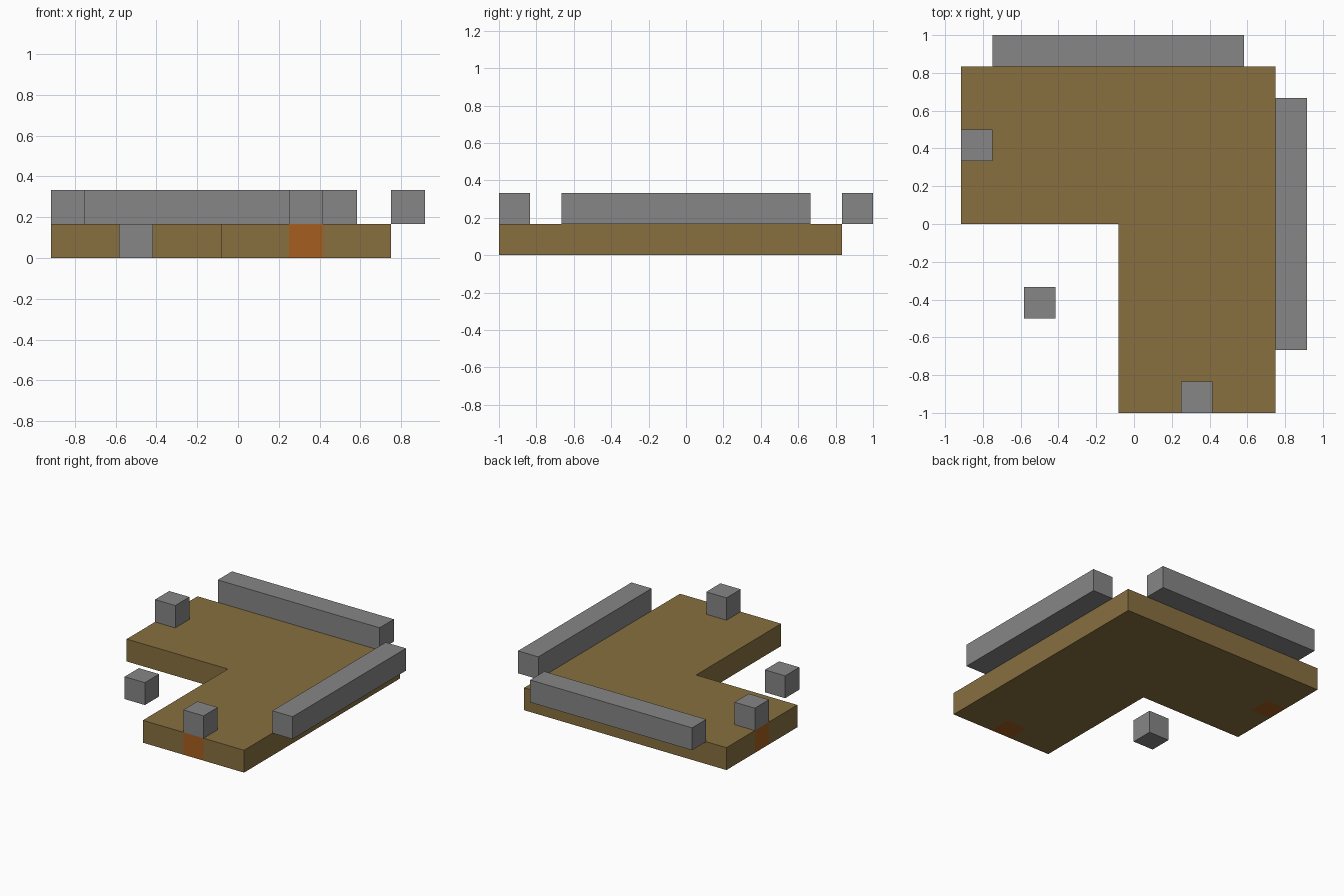
import bpy
import bmesh

U = 1 / 6  # one block of the modular grid

cube = bpy.data.objects.get("Cube")
if cube:
    bpy.data.objects.remove(cube, do_unlink=True)


def make_material(name, colour):
    mat = bpy.data.materials.new(name)
    mat.use_nodes = True
    mat.diffuse_color = (*colour, 1)
    mat.node_tree.nodes["Principled BSDF"].inputs["Base Color"].default_value = (*colour, 1)
    return mat


stone = make_material("grey stone", (0.24, 0.24, 0.24))
wood = make_material("brown wood", (0.242, 0.162, 0.051))
orange = make_material("burnt orange", (0.376, 0.112, 0.014))


def prism(name, outline, bottom, mat):
    """Extrude a flat outline, given in blocks, one block upwards."""
    bm = bmesh.new()
    base = bm.faces.new([bm.verts.new((x * U, y * U, bottom * U)) for x, y in outline])
    top = bmesh.ops.extrude_face_region(bm, geom=[base], use_keep_orig=True)["geom"]
    bmesh.ops.translate(bm, vec=(0, 0, U), verts=[v for v in top if isinstance(v, bmesh.types.BMVert)])
    bmesh.ops.recalc_face_normals(bm, faces=bm.faces[:])
    mesh = bpy.data.meshes.new(name)
    bm.to_mesh(mesh)
    bm.free()
    mesh.materials.append(mat)
    obj = bpy.data.objects.new(name, mesh)
    bpy.context.collection.objects.link(obj)
    return obj


def box(name, x, y, bottom, mat, width=1, depth=1):
    corners = [(x, y), (x + width, y), (x + width, y + depth), (x, y + depth)]
    return prism(name, corners, bottom, mat)


# L-shaped floor with a notch in each end for the doorway blocks
prism("floor", [
    (-5.5, 0), (-0.5, 0), (-0.5, -6),
    (1.5, -6), (1.5, -5), (2.5, -5), (2.5, -6),
    (4.5, -6), (4.5, 5), (-5.5, 5),
    (-5.5, 3), (-4.5, 3), (-4.5, 2), (-5.5, 2),
], 0, wood)

# Doorway blocks set in the floor, each with a stone block on top
for side, x, y in (("front", 1.5, -6), ("right", -5.5, 2)):
    box(side + "_doorway_floor", x, y, 0, orange)
    box(side + "_doorway_block", x, y, 1, stone)

# Long walls along the outer edges
box("back_wall", -4.5, 5, 1, stone, width=8)
box("left_wall", 4.5, -4, 1, stone, depth=8)

# Free-standing block in the inner corner
box("corner_block", -3.5, -3, 0, stone)
